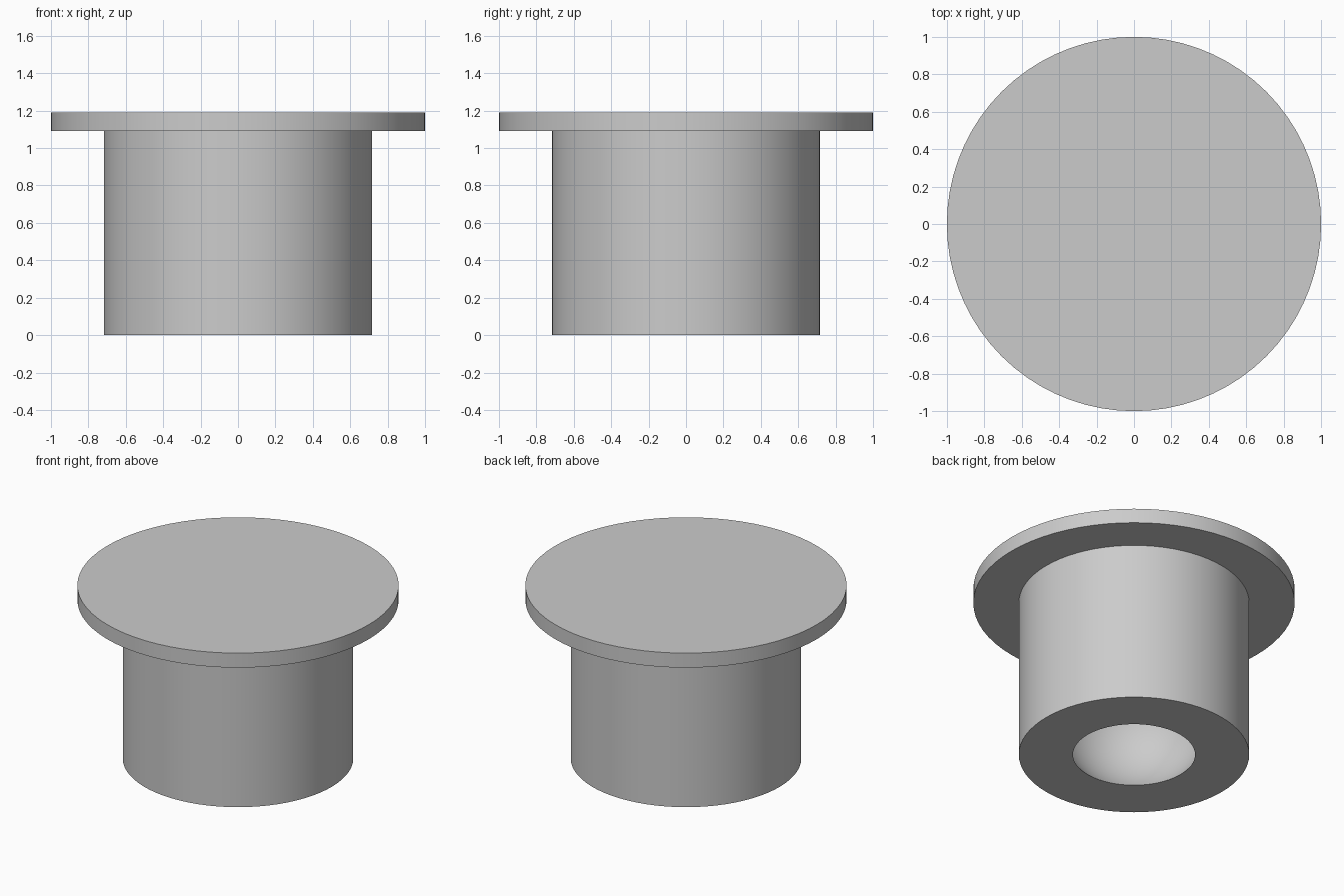
import bpy, bmesh, math

cube = bpy.data.objects.get("Cube")
if cube:
    bpy.data.objects.remove(cube)

SEGMENTS = 72
FLANGE_R, FLANGE_BOTTOM, TOP = 1.0, 1.09, 1.19
BODY_R, MOUTH_R, SOCKET_R = 0.717, 0.38, 0.5

grey = bpy.data.materials.new("plain_grey")
grey.use_nodes = True
colour = (0.6, 0.6, 0.6, 1)
grey.diffuse_color = colour
grey.node_tree.nodes["Principled BSDF"].inputs["Base Color"].default_value = colour


def lathe(name, profile):
    """Spin an (r, z) profile about the vertical axis."""
    bm = bmesh.new()
    verts = [bm.verts.new((r, 0, z)) for r, z in profile]
    edges = [bm.edges.new(pair) for pair in zip(verts, verts[1:])]
    bmesh.ops.spin(bm, geom=verts + edges, axis=(0, 0, 1), cent=(0, 0, 0),
                   angle=math.tau, steps=SEGMENTS, use_duplicate=False)
    bmesh.ops.remove_doubles(bm, verts=bm.verts[:], dist=1e-4)
    bmesh.ops.recalc_face_normals(bm, faces=bm.faces[:])
    mesh = bpy.data.meshes.new(name)
    bm.to_mesh(mesh)
    bm.free()
    mesh.materials.append(grey)
    obj = bpy.data.objects.new(name, mesh)
    bpy.context.collection.objects.link(obj)
    bpy.ops.object.select_all(action='DESELECT')
    obj.select_set(True)
    bpy.context.view_layer.objects.active = obj
    bpy.ops.object.shade_smooth_by_angle(angle=math.radians(30))
    return obj


# Wide flat flange on top
lathe("flange", [(0, TOP), (FLANGE_R, TOP), (FLANGE_R, FLANGE_BOTTOM), (0, FLANGE_BOTTOM)])

# Thick barrel with a ball socket opening through its underside
centre_z = math.sqrt(SOCKET_R ** 2 - MOUTH_R ** 2)
start = math.asin(MOUTH_R / SOCKET_R)
STEPS = 24
socket = []
for i in range(STEPS + 1):
    a = start + (math.pi - start) * i / STEPS
    socket.append((max(0, SOCKET_R * math.sin(a)), centre_z - SOCKET_R * math.cos(a)))
lathe("barrel", [(0, FLANGE_BOTTOM), (BODY_R, FLANGE_BOTTOM), (BODY_R, 0)] + socket)
